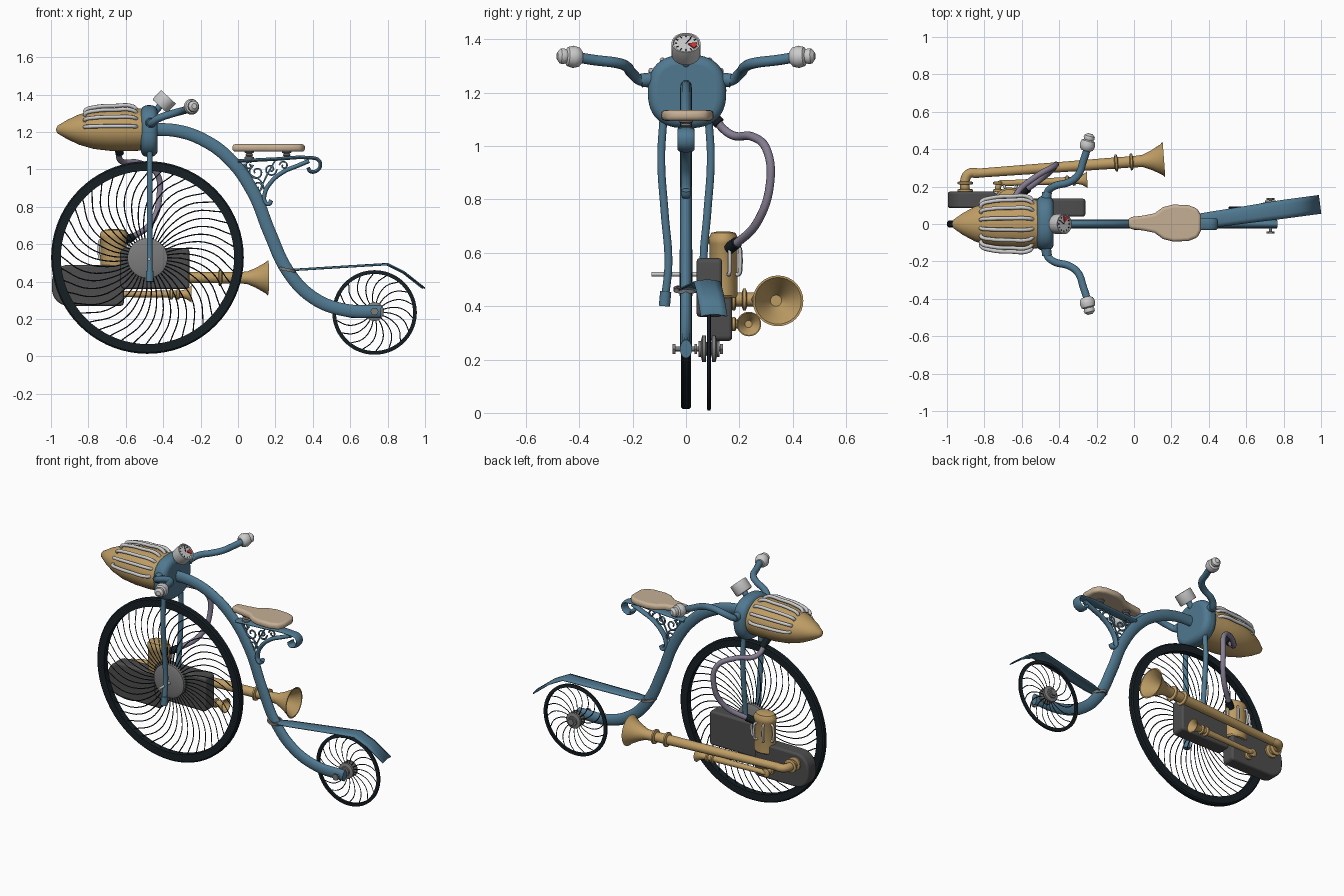
import bpy, bmesh
from math import sin, cos, pi, radians
from mathutils import Vector

if "Cube" in bpy.data.objects:
    bpy.data.objects.remove(bpy.data.objects["Cube"])


def material(name, rgb):
    m = bpy.data.materials.new(name)
    m.diffuse_color = (*rgb, 1)
    m.use_nodes = True
    m.node_tree.nodes["Principled BSDF"].inputs["Base Color"].default_value = m.diffuse_color
    return m


BLUE = material("blue_paint", (.08, .19, .28))
BRASS = material("brass", (.52, .34, .13))
STEEL = material("pale_steel", (.55, .55, .55))
IRON = material("dark_iron", (.075, .075, .075))
BLACK = material("rubber", (.008, .014, .018))
HOSE = material("hose_mauve", (.24, .21, .29))
LEATHER = material("leather", (.56, .43, .30))
RED = material("red", (.6, .03, .03))
GREY = material("mid_grey", (.2, .2, .2))


def finish(name, bm, mat, bevel=0, segs=3):
    bmesh.ops.recalc_face_normals(bm, faces=bm.faces)
    me = bpy.data.meshes.new(name)
    bm.to_mesh(me)
    bm.free()
    me.materials.append(mat)
    me.shade_smooth()
    me.set_sharp_from_angle(angle=radians(38))
    ob = bpy.data.objects.new(name, me)
    bpy.context.collection.objects.link(ob)
    if bevel:
        mod = ob.modifiers.new("bevel", 'BEVEL')
        mod.width, mod.segments, mod.limit_method = bevel, segs, 'ANGLE'
        mod.angle_limit = radians(40)
    return ob


def lathe(name, profile, mat, loc, axis, n=32, ring=False, scale=(1, 1, 1)):
    """Revolve (radius, height) points about an axis; ring closes the profile."""
    bm = bmesh.new()
    q = Vector(axis).to_track_quat('Z', 'Y')
    rows = []
    for r, h in profile:
        rows.append([bm.verts.new(q @ Vector((r * cos(2 * pi * i / n), r * sin(2 * pi * i / n), h)))
                     for i in range(n)])
    pairs = list(zip(rows, rows[1:])) + ([(rows[-1], rows[0])] if ring else [])
    for a, b in pairs:
        for i in range(n):
            bm.faces.new((a[i], a[(i + 1) % n], b[(i + 1) % n], b[i]))
    if not ring:
        bm.faces.new(rows[0])
        bm.faces.new(rows[-1])
    ob = finish(name, bm, mat)
    ob.location, ob.scale = loc, scale
    return ob


def rod(name, a, b, r, mat, n=20):
    d = Vector(b) - Vector(a)
    return lathe(name, [(r, 0), (r, d.length)], mat, a, d, n)


def tubes(name, paths, r, mat, res=2, smooth=True, steps=6):
    """One curve object with a round tube along each path."""
    cu = bpy.data.curves.new(name, 'CURVE')
    cu.dimensions, cu.bevel_depth, cu.bevel_resolution = '3D', r, res
    cu.use_fill_caps, cu.resolution_u = True, steps
    for p in paths:
        s = cu.splines.new('BEZIER')
        s.bezier_points.add(len(p) - 1)
        for bp, co in zip(s.bezier_points, p):
            bp.co = co
            bp.handle_left_type = bp.handle_right_type = 'AUTO' if smooth else 'VECTOR'
    cu.materials.append(mat)
    ob = bpy.data.objects.new(name, cu)
    bpy.context.collection.objects.link(ob)
    return ob


def prism(name, pts, vec, mat, bevel=0, segs=3):
    bm = bmesh.new()
    f = bm.faces.new([bm.verts.new(p) for p in pts])
    new = bmesh.ops.extrude_face_region(bm, geom=[f])['geom']
    bmesh.ops.translate(bm, vec=vec, verts=[v for v in new if isinstance(v, bmesh.types.BMVert)])
    bm.normal_update()
    return finish(name, bm, mat, bevel, segs)


def round_rect(x0, x1, z0, z1, y, radii):
    pts = []
    for (x, z, a), r in zip(((x1, z1, 0), (x0, z1, 90), (x0, z0, 180), (x1, z0, 270)), radii):
        cx, cz = x + (r if x == x0 else -r), z + (r if z == z0 else -r)
        pts += [(cx + r * cos(radians(a + t)), y, cz + r * sin(radians(a + t))) for t in range(0, 91, 15)]
    return pts


def wheel(name, c, R, thick, half, hub, count, twist, spoke):
    lathe(name + "_tyre", [(R - thick, -half), (R - .008, -half), (R, -half * .6), (R, half * .6),
                           (R - .008, half), (R - thick, half)], BLACK, c, (0, 1, 0), 72, True)
    paths = []
    for i in range(count):
        a, p = 2 * pi * i / count, []
        for t in (0, .35, .7, 1):
            r, b = hub + (R - thick + .004 - hub) * t, a - twist * t * t
            p.append((c[0] + r * cos(b), c[1], c[2] + r * sin(b)))
        paths.append(p)
    tubes(name + "_spokes", paths, spoke, BLACK, 0, steps=4)


# wheels, hubs and axles
wheel("front_wheel", (-.484, 0, .529), .515, .052, .019, .08, 44, .45, .0032)
wheel("rear_wheel", (.73, .086, .235), .226, .02, .008, .03, 18, .5, .0028)
lathe("front_hub", [(.085, -.024), (.107, -.016), (.107, .016), (.085, .024)], GREY, (-.484, 0, .525), (0, 1, 0), 40)
rod("front_axle", (-.475, -.13, .52), (-.475, .1, .52), .008, STEEL)
lathe("rear_hub", [(.03, -.04), (.03, -.03), (.05, -.025), (.05, -.012), (.025, -.01), (.025, .01), (.05, .012),
                   (.05, .025), (.03, .03), (.03, .04)], GREY, (.73, .086, .24), (0, 1, 0))
rod("rear_axle", (.73, -.05, .24), (.73, .135, .24), .009, GREY)
for i, y in enumerate((-.05, .032, .128)):
    rod(f"axle_nut_{i}", (.73, y, .24), (.73, y + .01, .24), .022, GREY, 6)

# sweeping frame tube, oval in section
frame = tubes("frame_tube", [[(-.46, 0, 1.215), (-.32, 0, 1.205), (-.19, 0, 1.16), (-.05, 0, 1.06), (.08, 0, .88),
                              (.17, 0, .66), (.27, 0, .45), (.40, 0, .315), (.56, 0, .25), (.765, 0, .24)]],
              .035, BLUE, 5)
frame.scale.y = .65

# head shell and bullet lamp
prism("head_shell", [(-.52, .004 + .147 * abs(cos(a)) ** .8 * (1 if cos(a) > 0 else -1),
                      1.205 + .138 * abs(sin(a)) ** .8 * (1 if sin(a) > 0 else -1))
                     for a in [2 * pi * i / 48 + .01 for i in range(48)]], (.09, 0, 0), BLUE, .035, 5)
lathe("bullet_lamp", [(.122, 0), (.126, .08), (.124, .17), (.113, .26), (.088, .34), (.055, .405), (.022, .455),
                      (.004, .463)], BRASS, (-.51, 0, 1.213), (-1, 0, 0), 40, scale=(1, 1.06, .92))
bars = []
for k in range(8):
    a = radians(8 + 164 * k / 7)
    prof = ((-.54, .115), (-.56, .136), (-.66, .141), (-.77, .132), (-.815, .115), (-.82, .1))
    bars.append([(x, 1.06 * r * cos(a), 1.213 + .92 * r * sin(a)) for x, r in prof])
tubes("lamp_bars", bars, .0105, STEEL, 2)

# fork, handlebars and grips, mirrored
for s, side in ((-1, "left"), (1, "right")):
    tubes(f"fork_leg_{side}", [[(-.472, s * .085, 1.1), (-.472, s * .093, .95), (-.472, s * .08, .75),
                                (-.472, s * .066, .56), (-.472, s * .08, .42)]], .0155, BLUE, 3)
    rod(f"fork_foot_{side}", (-.472, s * .081, .40), (-.472, s * .076, .455), .021, BLUE)
    tubes(f"handlebar_{side}", [[(-.47, s * .11, 1.25), (-.465, s * .165, 1.245), (-.43, s * .2, 1.27),
                                 (-.345, s * .225, 1.3), (-.3, s * .26, 1.312), (-.27, s * .34, 1.322),
                                 (-.247, s * .41, 1.333)]], .02, BLUE, 4)
    rod(f"bar_collar_{side}", (-.47, s * .13, 1.25), (-.465, s * .168, 1.246), .026, BLUE)
    lathe(f"grip_{side}", [(.024, -.04), (.036, -.03), (.042, -.008), (.036, .014), (.026, .02), (.03, .03),
                           (.028, .042), (.014, .054)], STEEL, (-.247, s * .43, 1.335), (.25, s, .06), 24)

# gauge with ticks and red zone
gc, gn = Vector((-.395, 0, 1.363)), Vector((.68, 0, .73)).normalized()
gu, gv = Vector((0, 1, 0)), Vector((-.73, 0, .68)).normalized()
lathe("gauge", [(.05, -.035), (.054, -.028), (.054, .034), (.048, .034), (.046, .028)], STEEL, gc, gn)
rod("gauge_stem", (-.45, 0, 1.3), gc - gn * .03, .018, BLUE)


def dial(r, a, h=.031):
    return gc + gn * h + r * (gu * cos(a) + gv * sin(a))


tubes("gauge_ticks", [[dial(.034, pi * i / 6), dial(.042, pi * i / 6)] for i in range(12)]
      + [[dial(.0, 0), dial(.032, 1)]], .002, BLACK, 0, False)
prism("gauge_red_zone", [dial(.008, -.4, .028), dial(.04, -.75, .028), dial(.043, -.35, .028), dial(.04, .1, .028)],
      gn * .005, RED)

# saddle and springs
half = [(-.03, .018), (-.02, .032), (.05, .04), (.11, .052), (.155, .085), (.21, .099), (.29, .096), (.34, .077),
        (.358, .04)]
prism("seat", [(x, .005 - y, 1.095) for x, y in half] + [(x, .005 + y, 1.095) for x, y in reversed(half)],
      (0, 0, .04), LEATHER, .016, 4)
for i, x in enumerate((.06, .26)):
    lathe(f"seat_spring_{i}", [(.026, 0), (.026, .01), (.014, .014), (.022, .021), (.014, .028), (.026, .034),
                               (.026, .044)], GREY, (x, 0, 1.056), (0, 0, 1), 20)

# seat rail with scrollwork
rail = tubes("seat_rail", [[(.0, 0, 1.045), (.2, 0, 1.055), (.38, 0, 1.062), (.43, 0, 1.05), (.44, 0, 1.02),
                            (.42, 0, .992), (.385, 0, .99), (.375, 0, 1.01)]], .01, BLUE, 3)
rail.scale.y = 3.2


def spiral(cx, cz, r, start, turn):
    return [(cx + r * (1 - .75 * i / 8) * cos(start + turn * i / 8), 0,
             cz + r * (1 - .75 * i / 8) * sin(start + turn * i / 8)) for i in range(9)]


brace = tubes("seat_brace", [[(.38, 0, 1.045), (.32, 0, 1.02), (.24, 0, .985), (.175, 0, .93), (.143, 0, .87),
                              (.145, 0, .825), (.165, 0, .815), (.178, 0, .835)]], .012, BLUE, 3)
brace.scale.y = 1.5
tubes("seat_scrolls", [spiral(.1, .985, .042, 2, 8), spiral(.175, 1.0, .035, 0, -8), spiral(.105, .91, .03, 4, 8),
                       spiral(.245, 1.02, .025, 3, -7), spiral(.06, 1.02, .022, 1, 7),
                       [(.03, 0, 1.03), (.07, 0, .97), (.12, 0, .94), (.145, 0, .88)],
                       [(.2, 0, 1.05), (.15, 0, .96), (.11, 0, .87)]], .005, BLUE, 1, steps=4)

# rear mudguard, thin and angled sideways
bm = bmesh.new()
rows = []
for x, y, z, w in ((.27, 0, .468, .03), (.36, .015, .473, .042), (.6, .05, .488, .046), (.8, .079, .5, .05),
                   (.89, .091, .455, .05), (.995, .105, .372, .05)):
    rows.append([bm.verts.new((x - .13 * t * w, y + t * w, z - .007 * t * t)) for t in (-1, -.5, 0, .5, 1)])
for a, b in zip(rows, rows[1:]):
    for i in range(4):
        bm.faces.new((a[i], a[i + 1], b[i + 1], b[i]))
guard = finish("mudguard", bm, BLUE)
guard.modifiers.new("thickness", 'SOLIDIFY').thickness = .006
lathe("mudguard_clamp", [(.035, -.008), (.046, -.008), (.046, .008), (.035, .008)], GREY, (.265, 0, .463),
      (.2, 0, 1), 28, True)

# engine blocks
prism("engine_front_block", round_rect(-.995, -.61, .27, .49, .085, (.02, .09, .09, .02)), (0, .088, 0), IRON, .012)
prism("engine_rear_block", round_rect(-.63, -.26, .36, .58, .04, (.02, .03, .03, .02)), (0, .095, 0), IRON, .012)

# brass canister with handles
lathe("canister", [(.062, 0), (.07, .01), (.07, .2), (.073, .205), (.073, .225), (.06, .245), (.03, .25)], BRASS,
      (-.665, .14, .43), (0, 0, 1), 32, scale=(1, .75, 1))
loops = []
for a in (20, 65, 110, 155):
    c, s = cos(radians(a)), sin(radians(a))
    loops.append([(-.665 + r * c, .14 + .8 * r * s, z)
                  for r, z in ((.06, .62), (.08, .62), (.086, .6), (.086, .54), (.08, .52), (.06, .52))])
tubes("canister_handles", loops, .007, STEEL, 2)

# hose from lamp to canister
hose = [(-.64, .09, 1.12), (-.625, .165, 1.045), (-.53, .25, 1.035), (-.435, .305, .98), (-.42, .315, .86),
        (-.46, .27, .72), (-.56, .195, .64), (-.6, .165, .62)]
tubes("hose", [hose], .016, HOSE, 4)
rod("hose_end_top", (-.645, .08, 1.13), (-.632, .125, 1.085), .022, BLACK)
rod("hose_end_bottom", (-.565, .19, .638), (-.605, .163, .617), .022, BLACK)


# brass horns with elbows, bell toward the rear
def horn(name, a, b, r, bell, y0):
    a, b = Vector(a), Vector(b)
    L = (b - a).length
    prof = [(r * .8, 0), (r * .9, L * .4), (r, L * .72)]
    for f in (.74, .82):
        prof += [(r, L * f), (r * 1.5, L * f + .005), (r * 1.5, L * f + .015), (r, L * f + .02)]
    prof += [(r * 1.1, L * .89), (bell * .55, L * .935), (bell * .85, L * .985), (bell, L), (bell * .92, L),
             (bell * .6, L * .96), (r * .7, L * .9)]
    lathe(name, prof, BRASS, a, b - a, 32)
    tubes(name + "_elbow", [[(a.x - r * 1.4, y0, a.z), (a.x - r * 1.4, a.y - r, a.z),
                             (a.x - r * .7, a.y, a.z), a + (b - a) * .03]], r * .85, BRASS, 4)
    for i, y in enumerate((y0 + .005, y0 + .045)):
        lathe(f"{name}_flange_{i}", [(r, 0), (r * 1.4, .004), (r * 1.4, .014), (r, .018)], BRASS,
              (a.x - r * 1.4, y, a.z), (0, 1, 0), 24)


horn("large_horn", (-.86, .27, .425), (.16, .345, .42), .03, .095, .165)
horn("small_horn", (-.70, .218, .333), (-.25, .236, .333), .019, .046, .165)

# turn every curve into mesh
bpy.ops.object.select_all(action='DESELECT')
for ob in [o for o in bpy.data.objects if o.type == 'CURVE']:
    ob.select_set(True)
    bpy.context.view_layer.objects.active = ob
bpy.ops.object.convert(target='MESH')
